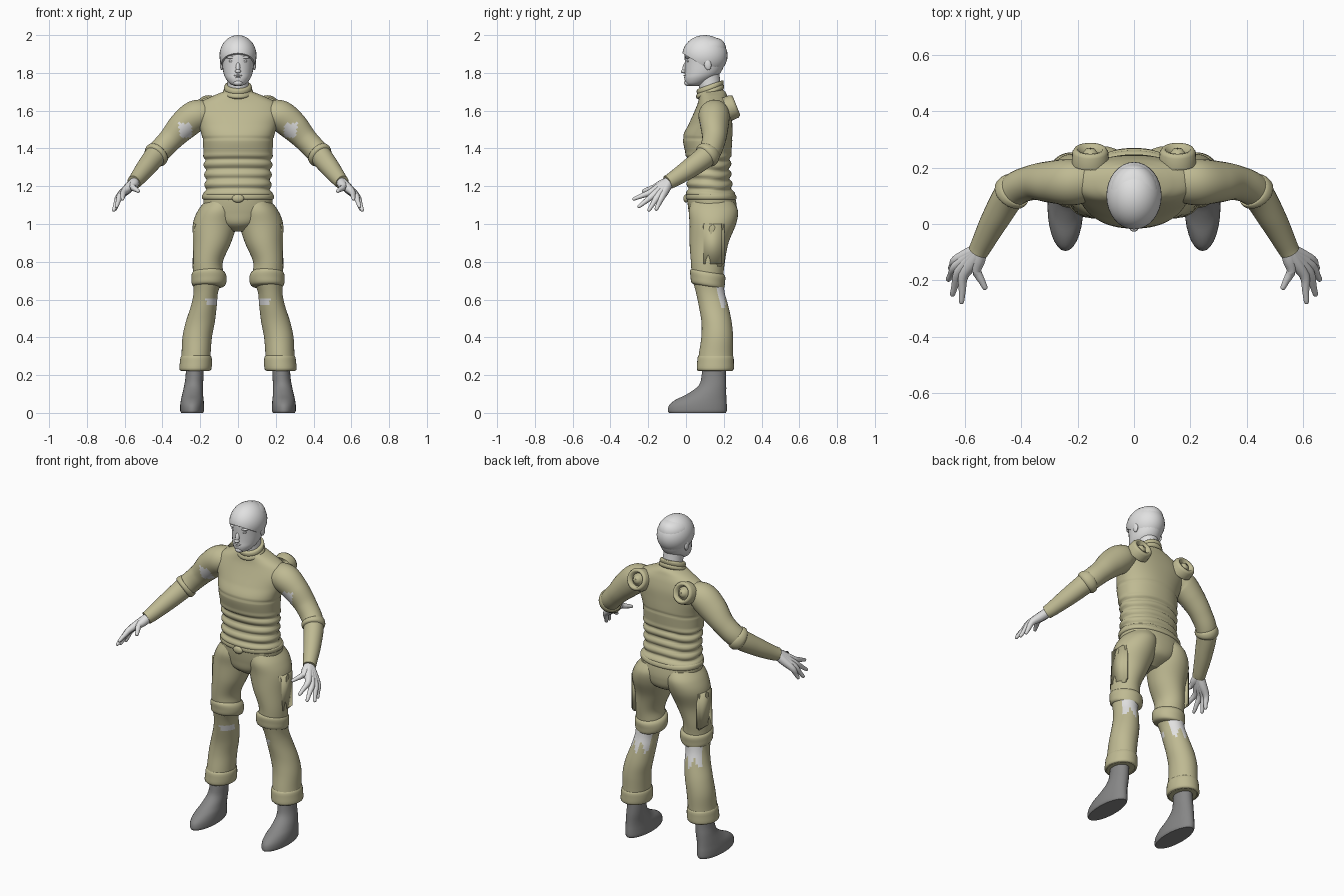
import bpy, bmesh, math
from mathutils import Vector, Matrix

cube = bpy.data.objects.get("Cube")
if cube:
    bpy.data.objects.remove(cube)


def material(name, rgb):
    m = bpy.data.materials.new(name)
    m.use_nodes = True
    m.diffuse_color = (*rgb, 1)
    m.node_tree.nodes["Principled BSDF"].inputs["Base Color"].default_value = (*rgb, 1)
    return m


KHAKI = material("khaki cloth", (0.52, 0.49, 0.29))
SKIN = material("pale grey skin", (0.75, 0.75, 0.75))
SHOE = material("dark grey shoe", (0.24, 0.24, 0.24))


def finish(name, bm, mat, mirror=False, patch=None):
    """Turn a bmesh into a smooth object, optionally mirrored, with a bare-skin patch rule."""
    bmesh.ops.recalc_face_normals(bm, faces=bm.faces[:])
    for f in bm.faces:
        f.smooth = len(f.verts) < 8
        if patch and patch(f.calc_center_median(), f.normal):
            f.material_index = 1
    me = bpy.data.meshes.new(name)
    bm.to_mesh(me)
    bm.free()
    ob = bpy.data.objects.new(name, me)
    bpy.context.collection.objects.link(ob)
    me.materials.append(mat)
    if patch:
        me.materials.append(SKIN)
    if mirror:
        mod = ob.modifiers.new("mirror", 'MIRROR')
        mod.use_mirror_merge = False
    return ob


def spline(rows, steps):
    """Catmull-Rom interpolation of section rows."""
    out = []
    n = len(rows)
    for i in range(n - 1):
        p0, p1, p2, p3 = (Vector(rows[min(max(i + k, 0), n - 1)]) for k in (-1, 0, 1, 2))
        for s in range(steps):
            t = s / steps
            out.append(0.5 * (2 * p1 + (p2 - p0) * t + (2 * p0 - 5 * p1 + 4 * p2 - p3) * t * t
                              + (3 * p1 - p0 - 3 * p2 + p3) * t ** 3))
    return out + [Vector(rows[-1])]


def tube(name, rows, mat, sides=28, steps=4, along=False, tilt=0, power=1.0,
         fold=None, mirror=False, patch=None):
    """Loft elliptical sections (x, y, z, radius a, radius b), level or across the path."""
    bm = bmesh.new()
    secs = spline(rows, steps)
    rings = []
    for i, s in enumerate(secs):
        c = Vector(s[:3])
        u, v = Vector((1, 0, 0)), Vector((0, 1, 0))
        if along:
            t = (Vector(secs[min(i + 1, len(secs) - 1)][:3]) - Vector(secs[max(i - 1, 0)][:3])).normalized()
            u = t.cross(Vector((0.3, 1, 0.5))).normalized()
            v = t.cross(u)
        ring = []
        for k in range(sides):
            a = math.tau * k / sides
            ca, sa = math.cos(a), math.sin(a)
            d = fold(a, c.z) if fold else 0
            p = c + u * math.copysign(abs(ca) ** power, ca) * (s[3] + d) \
                  + v * math.copysign(abs(sa) ** power, sa) * (s[4] + d)
            p.z += tilt * (p.y - c.y)
            ring.append(bm.verts.new(p))
        rings.append(ring)
    for r, q in zip(rings, rings[1:]):
        for k in range(sides):
            j = (k + 1) % sides
            bm.faces.new((r[k], r[j], q[j], q[k]))
    bm.faces.new(rings[0])
    bm.faces.new(rings[-1])
    return finish(name, bm, mat, mirror, patch)


def ball(name, loc, size, mat, mirror=False, rot=0):
    bm = bmesh.new()
    m = Matrix.Translation(loc) @ Matrix.Rotation(rot, 4, 'X') @ Matrix.Diagonal((*size, 1))
    bmesh.ops.create_uvsphere(bm, u_segments=20, v_segments=12, radius=1, matrix=m)
    return finish(name, bm, mat, mirror)


# Torso with rumpled cloth around the waist
def rumple(a, z):
    front = max(0, -math.sin(a))
    wave = z + 0.012 * math.cos(2 * a) * front + 0.006 * math.sin(3 * a)
    fade = max(0, min(1, (z - 1.13) / 0.03, (1.38 - z) / 0.03))
    seam = -0.004 * math.exp(-((wave - 1.45) / 0.006) ** 2)
    return fade * (0.016 * abs(math.sin(math.pi * (wave - 1.13) / 0.052)) - 0.009) + seam


tube("torso", [(0, .13, .96, .04, .05), (0, .14, 1.0, .12, .11), (0, .142, 1.06, .175, .127),
               (0, .135, 1.13, .183, .128), (0, .125, 1.2, .172, .117), (0, .125, 1.3, .175, .108),
               (0, .118, 1.38, .182, .122), (0, .115, 1.46, .19, .131), (0, .13, 1.53, .21, .115),
               (0, .142, 1.59, .228, .1), (0, .147, 1.64, .205, .085), (0, .145, 1.675, .14, .075),
               (0, .14, 1.7, .08, .068), (0, .135, 1.715, .05, .05)],
     KHAKI, sides=64, steps=10, power=0.92, fold=rumple)
tube("belt", [(0, .135, 1.125, .176, .122), (0, .134, 1.135, .189, .134),
              (0, .132, 1.155, .188, .131), (0, .13, 1.165, .17, .115)], KHAKI, sides=48, power=0.92)
ball("belt_buckle", (0, 0, 1.135), (.032, .014, .022), KHAKI)
for i in range(2):
    z = 1.695 + i * .022
    tube("collar_band_%d" % (i + 1),
         [(0, .128, z - .012, .066, .062), (0, .128, z, .08 - i * .006, .074 - i * .004),
          (0, .128, z + .018, .073 - i * .004, .07), (0, .128, z + .022, .055, .052)],
         KHAKI, tilt=0.35)

# Round pads on the upper back
tip = Matrix.Rotation(math.radians(-68), 4, 'X')
for part, prof in (("pad_rim", [(.036, .0), (.044, .024), (.055, .026), (.064, .012), (.066, -.03)]),
                   ("pad_button", [(.002, .026), (.016, .023), (.025, .012), (.03, .002), (.045, -.01)])):
    bm = bmesh.new()
    vs = [bm.verts.new((r, 0, h)) for r, h in prof]
    es = [bm.edges.new(e) for e in zip(vs, vs[1:])]
    bmesh.ops.spin(bm, geom=vs + es, cent=(0, 0, 0), axis=(0, 0, 1), angle=math.tau,
                   steps=28, use_merge=True)
    bm.transform(Matrix.Translation((.155, .243, 1.618)) @ tip)
    finish(part, bm, KHAKI, True)

# Sleeves with a bare patch under the upper arm
tube("sleeve", [(.15, .148, 1.59, .06, .07), (.22, .148, 1.575, .082, .082), (.29, .15, 1.52, .08, .073),
                (.36, .147, 1.445, .064, .062), (.43, .115, 1.37, .06, .058), (.49, .02, 1.295, .052, .05),
                (.535, -.065, 1.238, .042, .04), (.552, -.098, 1.22, .038, .036)],
     KHAKI, steps=8, along=True, mirror=True,
     patch=lambda c, n: .245 < c.x < .31 + .01 * math.sin(c.z * 300) and 1.46 < c.z < 1.535 and n.y < .25 and n.z < .2)
tube("elbow_roll", [(.418, .125, 1.382, .05, .05), (.424, .121, 1.376, .066, .064),
                    (.438, .106, 1.36, .068, .065), (.446, .096, 1.351, .05, .05)],
     KHAKI, along=True, mirror=True)

# Hands
wrist = Vector((.545, -.09, 1.224))
for name, knuckle, end in (("little_finger", (.632, -.13, 1.14), (.652, -.16, 1.072)),
                           ("ring_finger", (.632, -.152, 1.143), (.66, -.2, 1.068)),
                           ("middle_finger", (.622, -.172, 1.153), (.645, -.255, 1.088)),
                           ("index_finger", (.605, -.186, 1.168), (.612, -.283, 1.13)),
                           ("thumb", (.558, -.165, 1.195), (.525, -.232, 1.172))):
    k, e = Vector(knuckle), Vector(end)
    path = [(wrist, .027), (wrist.lerp(k, .5), .025), (k, .018), (k.lerp(e, .55), .0125),
            (k.lerp(e, .93), .009), (e, .003)]
    tube(name, [(*p, r, r) for p, r in path], SKIN, sides=12, along=True, mirror=True)

# Trousers with a bare patch behind each knee
tube("trouser_leg", [(.09, .14, 1.12, .085, .11), (.105, .145, 1.07, .108, .13), (.122, .142, 1.0, .117, .123),
                     (.137, .122, .9, .1, .103), (.16, .116, .8, .08, .09), (.158, .115, .72, .08, .083),
                     (.17, .128, .64, .065, .076), (.18, .145, .57, .068, .078), (.2, .162, .48, .077, .08),
                     (.216, .165, .4, .078, .084), (.222, .158, .31, .077, .09), (.226, .154, .235, .08, .095),
                     (.226, .154, .225, .07, .085), (.228, .152, .27, .055, .07)],
     KHAKI, sides=36, steps=6, mirror=True,
     patch=lambda c, n: n.y > .45 and .575 + .03 * math.sin(c.x * 130) < c.z < .68
     or (n.y < -.2 and n.x < .1 and .57 < c.z < .61 and c.x < .17))
tube("knee_roll", [(.155, .115, .665, .06, .065), (.155, .115, .675, .086, .086), (.153, .115, .705, .093, .091),
                   (.155, .115, .74, .088, .092), (.157, .115, .762, .06, .07)],
     KHAKI, sides=36, tilt=-.18, mirror=True)
tube("hem_roll", [(.226, .155, .225, .07, .08), (.226, .155, .228, .084, .097), (.223, .156, .265, .085, .097),
                  (.222, .157, .3, .08, .093), (.222, .157, .306, .06, .07),
                  (.226, .155, .25, .062, .075)], KHAKI, sides=36, steps=3, mirror=True)

# Thigh pockets
bm = bmesh.new()
bmesh.ops.create_cube(bm, size=1, matrix=Matrix.Translation((.219, .14, .895))
                      @ Matrix.Diagonal((.04, .125, .24, 1)))
bmesh.ops.bevel(bm, geom=bm.edges[:], offset=.014, segments=3, affect='EDGES')
finish("thigh_pocket", bm, KHAKI, True)

# Shoes
tube("shoe", [(.23, .15, .29, .045, .06), (.23, .147, .2, .047, .064), (.235, .14, .145, .05, .073),
              (.24, .11, .1, .055, .103), (.242, .08, .07, .06, .134), (.243, .064, .042, .063, .152),
              (.243, .06, .012, .063, .156), (.243, .06, 0, .058, .15)], SHOE, mirror=True)

# Head and neck
tube("neck", [(0, .14, 1.66, .06, .06), (0, .125, 1.74, .056, .058), (0, .115, 1.82, .058, .06)], SKIN)
tube("head", [(0, .04, 1.73, .015, .02), (0, .05, 1.742, .042, .05), (0, .07, 1.77, .065, .078),
              (0, .088, 1.8, .077, .094), (0, .1, 1.85, .085, .106), (0, .103, 1.9, .09, .11),
              (0, .105, 1.945, .084, .104), (0, .108, 1.975, .06, .08), (0, .11, 1.99, .025, .035)], SKIN)
bm = bmesh.new()
bmesh.ops.create_uvsphere(bm, u_segments=32, v_segments=20, radius=1,
                          matrix=Matrix.Translation((0, .1, 1.892)) @ Matrix.Diagonal((.098, .12, .108, 1)))
cut = bmesh.ops.bisect_plane(bm, geom=bm.verts[:] + bm.edges[:] + bm.faces[:], plane_co=(0, -.02, 1.905),
                             plane_no=(0, -.52, -.85), clear_outer=True)
rim = [e for e in cut["geom_cut"] if isinstance(e, bmesh.types.BMEdge)]
bmesh.ops.contextual_create(bm, geom=rim)
finish("hair", bm, SKIN)

# Face
ball("nose", (0, -.004, 1.828), (.012, .014, .032), SKIN, rot=-.25)
ball("nose_tip", (0, -.013, 1.808), (.016, .014, .01), SKIN)
ball("brow", (.034, .01, 1.882), (.028, .013, .008), SKIN, True)
ball("eye", (.034, .011, 1.862), (.015, .01, .007), SKIN, True)
ball("upper_lip", (0, -.001, 1.786), (.023, .012, .005), SKIN)
ball("lower_lip", (0, .001, 1.776), (.018, .012, .006), SKIN)
ball("chin", (0, .012, 1.747), (.025, .022, .017), SKIN)
ball("ear", (.086, .115, 1.845), (.01, .019, .031), SKIN, True, rot=.15)
